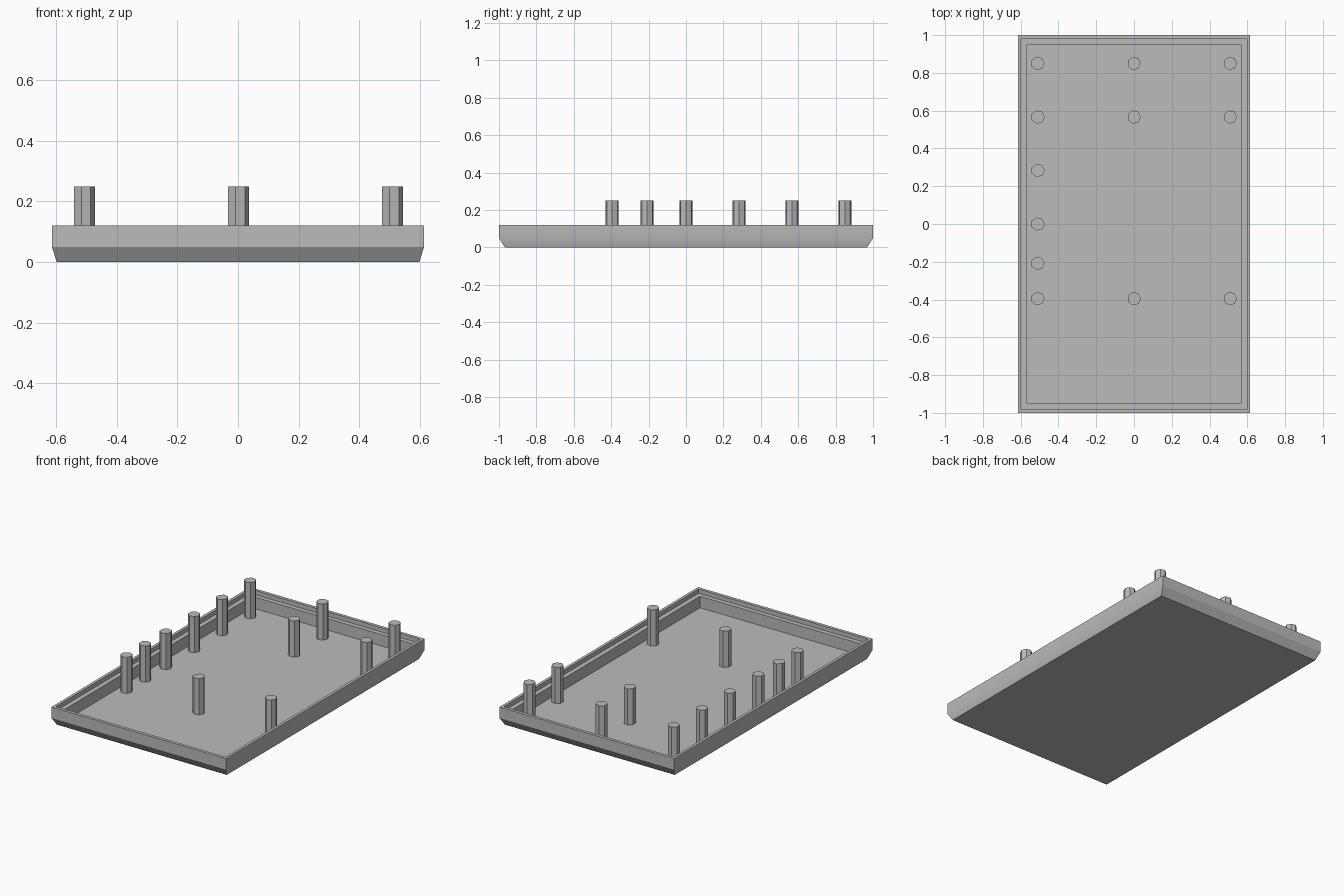
import bpy
import bmesh
import math

cube = bpy.data.objects.get("Cube")
if cube:
    bpy.data.objects.remove(cube, do_unlink=True)

GREY = (0.5, 0.5, 0.5, 1.0)
mat = bpy.data.materials.new("plain grey")
mat.use_nodes = True
mat.diffuse_color = GREY
mat.node_tree.nodes["Principled BSDF"].inputs["Base Color"].default_value = GREY

FLOOR_Z = 0.02
POST_TOP = 0.25


def finish(bm, name):
    """Turn a bmesh into a grey object with sharp edges kept."""
    bmesh.ops.recalc_face_normals(bm, faces=bm.faces[:])
    mesh = bpy.data.meshes.new(name)
    bm.to_mesh(mesh)
    bm.free()
    mesh.materials.append(mat)
    obj = bpy.data.objects.new(name, mesh)
    bpy.context.collection.objects.link(obj)
    bpy.ops.object.select_all(action='DESELECT')
    obj.select_set(True)
    bpy.context.view_layer.objects.active = obj
    bpy.ops.object.shade_smooth_by_angle(angle=math.radians(30))
    return obj


def rectangle_ring(bm, hx, hy, z):
    return [bm.verts.new((sx * hx, sy * hy, z))
            for sx, sy in ((-1, -1), (1, -1), (1, 1), (-1, 1))]


# Tray: bevelled outside, rim, stepped ledge, inner wall and floor
profile = [
    (0.599, 0.968, 0.0),
    (0.615, 1.0, 0.05),
    (0.615, 1.0, 0.12),
    (0.597, 0.98, 0.12),
    (0.597, 0.98, 0.093),
    (0.567, 0.951, 0.093),
    (0.567, 0.951, FLOOR_Z),
]
bm = bmesh.new()
rings = [rectangle_ring(bm, *p) for p in profile]
for low, high in zip(rings, rings[1:]):
    for i in range(4):
        j = (i + 1) % 4
        bm.faces.new((low[i], low[j], high[j], high[i]))
bm.faces.new(rings[0])
bm.faces.new(rings[-1])
finish(bm, "tray")


# Posts: seven-sided pegs standing on the floor
def post(name, x, y, radius=0.036, sides=7):
    bm = bmesh.new()
    base = []
    for i in range(sides):
        a = math.tau * i / sides
        base.append(bm.verts.new((radius * math.cos(a), radius * math.sin(a), 0)))
    face = bm.faces.new(base)
    out = bmesh.ops.extrude_face_region(bm, geom=[face], use_keep_orig=True)
    top = [v for v in out["geom"] if isinstance(v, bmesh.types.BMVert)]
    bmesh.ops.translate(bm, verts=top, vec=(0, 0, POST_TOP - FLOOR_Z))
    finish(bm, name).location = (x, y, FLOOR_Z)


SIDE_X = 0.509
full_rows = (0.85, 0.566, -0.395)
right_only_rows = (0.284, 0.0, -0.208)
for n, y in enumerate(full_rows, 1):
    for side, x in (("right", -SIDE_X), ("middle", 0.0), ("left", SIDE_X)):
        post(f"{side}_post_{n}", x, y)
for n, y in enumerate(right_only_rows, 1):
    post(f"right_extra_post_{n}", -SIDE_X, y)
